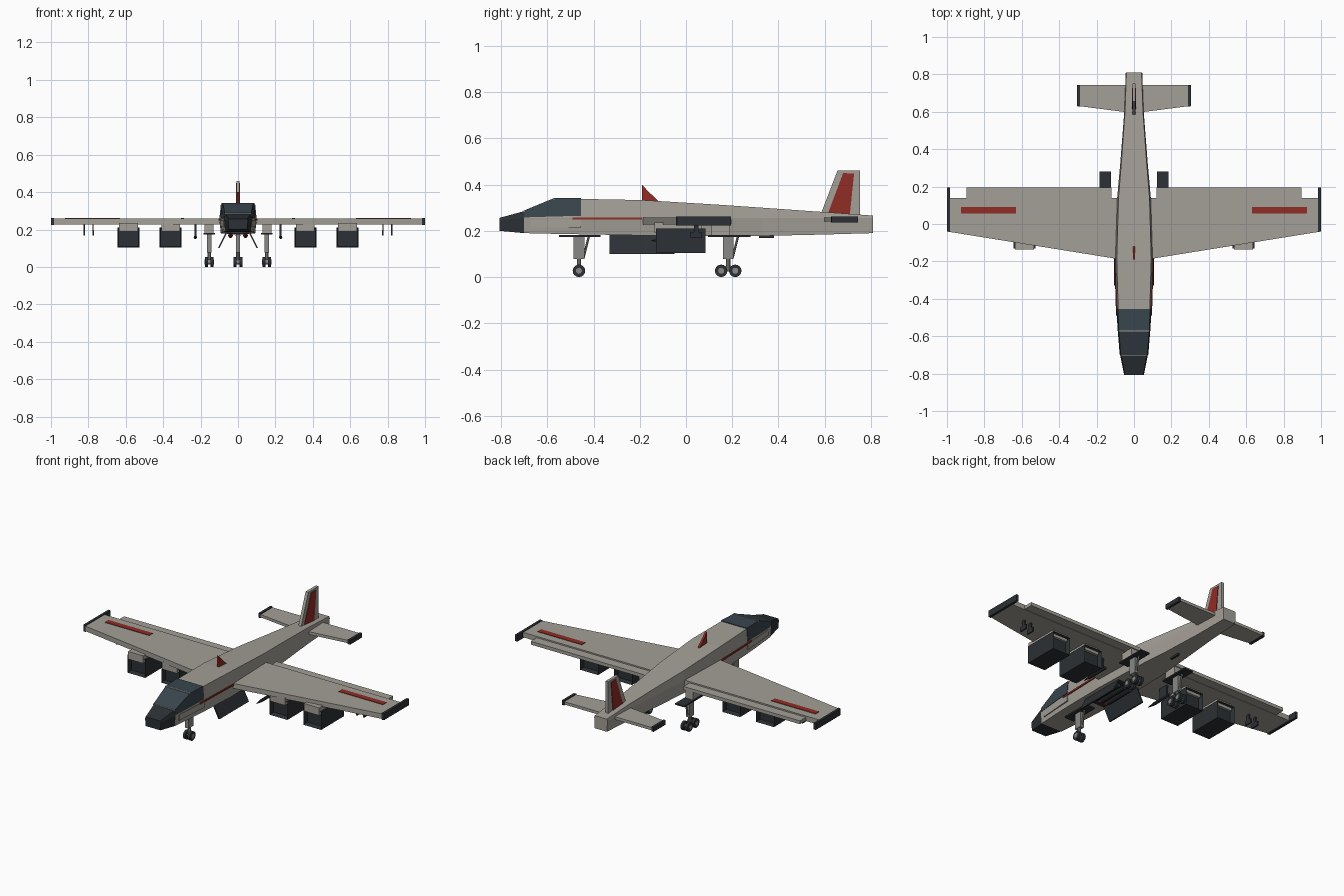
import bpy, bmesh, math
from mathutils import Vector

if "Cube" in bpy.data.objects:
    bpy.data.objects.remove(bpy.data.objects["Cube"])


def mat(name, r, g, b):
    m = bpy.data.materials.new(name)
    m.diffuse_color = (r, g, b, 1)
    m.use_nodes = True
    m.node_tree.nodes["Principled BSDF"].inputs["Base Color"].default_value = m.diffuse_color
    return m


HULL = mat("hull_grey", 0.37, 0.35, 0.31)
DARK = mat("dark_grey", 0.025, 0.03, 0.035)
GLASS = mat("canopy_glass", 0.04, 0.06, 0.075)
RED = mat("red_trim", 0.28, 0.025, 0.018)
STEEL = mat("gear_steel", 0.25, 0.25, 0.24)


def loft(name, rings, m, mirror=False, inlet=False):
    """Skin closed rings of points, cap both ends, optionally copy across x = 0."""
    for s in ((1, -1) if mirror else (1,)):
        bm = bmesh.new()
        vs = [[bm.verts.new((s * p[0], p[1], p[2])) for p in r] for r in rings]
        n = len(vs[0])
        for a, b in zip(vs, vs[1:]):
            for i in range(n):
                bm.faces.new((a[i], a[(i + 1) % n], b[(i + 1) % n], b[i]))
        caps = [bm.faces.new(vs[0]), bm.faces.new(vs[-1])]
        bmesh.ops.recalc_face_normals(bm, faces=bm.faces)
        if inlet:
            for f in caps:
                d = -f.normal * 0.03
                bmesh.ops.inset_individual(bm, faces=[f], thickness=0.008)
                bmesh.ops.translate(bm, verts=f.verts, vec=d)
        me = bpy.data.meshes.new(name)
        bm.to_mesh(me)
        bm.free()
        me.materials.append(m)
        tag = ("_right" if s > 0 else "_left") if mirror else ""
        bpy.context.collection.objects.link(bpy.data.objects.new(name + tag, me))


def box(name, x, y, z, m, mirror=False, inlet=False):
    loft(name, [[(x[0], v, z[0]), (x[1], v, z[0]), (x[1], v, z[1]), (x[0], v, z[1])] for v in y],
         m, mirror, inlet)


def plan(name, pts, z, m, mirror=True):
    loft(name, [[(x, y, v) for x, y in pts] for v in z], m, mirror)


def side(name, pts, x, m, mirror=False):
    loft(name, [[(v, y, z) for y, z in pts] for v in x], m, mirror)


def rod(name, a, b, r, m, n=12, mirror=False, r2=None):
    a, b = Vector(a), Vector(b)
    q = (b - a).to_track_quat('Z', 'Y')
    rings = [[p + q @ Vector((k * math.cos(2 * math.pi * i / n), k * math.sin(2 * math.pi * i / n), 0))
              for i in range(n)] for p, k in ((a, r), (b, r if r2 is None else r2))]
    loft(name, rings, m, mirror)


def section(y, w, z0, z1, top=0.92):
    zm = min(0.255, z1 - 0.01)
    return [(-w * .92, y, z0), (w * .92, y, z0), (w, y, zm), (w * top, y, z1), (-w * top, y, z1), (-w, y, zm)]


# Fuselage, nose and canopy
loft("nose", [section(-.807, .053, .2, .256), section(-.70, .074, .19, .285)], DARK)
loft("fuselage", [section(*s) for s in ((-.70, .075, .19, .284), (-.57, .085, .187, .337),
     (-.455, .092, .185, .338), (-.19, .10, .18, .333), (.14, .09, .178, .313),
     (.33, .073, .178, .300), (.6, .052, .184, .281), (.809, .044, .19, .266))], HULL)
loft("canopy", [[(-b, y, zb), (b, y, zb), (t, y, zt), (-t, y, zt)] for y, b, t, zb, zt in
     ((-.70, .076, .071, .258, .288), (-.572, .087, .081, .262, .341),
      (-.455, .094, .087, .265, .342))], GLASS)
for y, w, z in ((-.572, .082, .341), (-.70, .072, .286)):
    box("canopy_frame", (-w, w), (y - .003, y + .003), (z - .005, z + .002), HULL)
plan("cheek_panel", [(.07, -.67), (.079, -.67), (.095, -.455), (.08, -.455)], (.215, .25), HULL)
plan("side_stripe", [(.085, -.49), (.096, -.49), (.105, -.19), (.09, -.19)], (.248, .258), RED)

# Wings, flaps, tips and markings
plan("wing", [(.05, -.193), (.988, -.042), (.988, .14), (.05, .14)], (.228, .258), HULL)
plan("flap", [(.12, .135), (.895, .135), (.895, .196), (.12, .196)], (.23, .25), HULL)
plan("wing_tip", [(.985, -.043), (1, -.04), (1, .195), (.985, .195)], (.223, .262), DARK)
plan("wing_stripe", [(.63, .056), (.925, .056), (.925, .09), (.63, .09)], (.25, .261), RED)

# Tailplane and fin
plan("tailplane", [(.02, .595), (.292, .63), (.292, .742), (.02, .742)], (.24, .257), HULL)
plan("tailplane_tip", [(.29, .628), (.305, .63), (.305, .744), (.29, .744)], (.235, .262), DARK)
side("fin", [(.58, .265), (.655, .46), (.752, .46), (.752, .255)], (-.009, .009), HULL)
side("fin_panel", [(.612, .27), (.68, .45), (.727, .447), (.708, .265)], (-.012, .012), RED)
side("dorsal_blade", [(-.19, .325), (-.19, .40), (-.165, .372), (-.11, .32)], (-.006, .006), RED)

# Boxy engines with recessed ends, hung on pylons
for tag, x in (("inner", .36), ("outer", .585)):
    box(tag + "_pylon", (x - .05, x + .05), (-.137, .07), (.19, .236), HULL, True)
    box(tag + "_engine", (x - .059, x + .059), (-.13, .085), (.103, .21), DARK, True, True)

# Weapons bay with splayed doors and stores
box("bay_recess", (-.06, .06), (-.33, -.05), (.176, .19), DARK)
loft("bay_door", [[(.058, y, .183), (.066, y, .183), (.108, y, .1), (.1, y, .1)] for y in (-.33, -.05)],
     DARK, True)
for x in (-.04, 0, .04):
    rod("bay_store", (x, -.27, .168), (x, -.08, .168), .013, DARK, 10)
    rod("store_nose", (x, -.27, .168), (x, -.315, .168), .013, RED, 10, r2=.002)

# Underwing pods, small antennas
rod("gun_pod", (.228, -.1, .158), (.228, .03, .158), .009, DARK, 8, True)
rod("gun_pod_tip", (.228, -.1, .158), (.228, -.15, .158), .009, DARK, 8, True, .002)
box("gun_pod_mount", (.223, .233), (-.05, .01), (.16, .23), DARK, True)
for x in (.775, .822):
    box("wing_rack", (x - .004, x + .004), (.02, .07), (.168, .195), DARK, True)
    box("rack_stem", (x - .003, x + .003), (.035, .055), (.19, .23), DARK, True)
box("belly_antenna", (-.006, .006), (.315, .38), (.168, .182), DARK)
box("spine_antenna", (-.004, .004), (.59, .75), (.262, .284), DARK)


def gear(name, x, y, wheel_ys, plate, mirror):
    box(name + "_bay_plate", (x - .031, x + .031), plate, (.173, .181), DARK, mirror)
    box(name + "_leg", (x - .012, x + .012), (y - .023, y + .023), (.078, .176), STEEL, mirror)
    rod(name + "_strut", (x, y, .09), (x, y, .028), .01, STEEL, 10, mirror)
    rod(name + "_brace", (x, y + .02, .085), (x, y + .043, .176), .005, STEEL, 8, mirror)
    if len(wheel_ys) > 1:
        box(name + "_bogie", (x - .006, x + .006), wheel_ys, (.023, .037), STEEL, mirror)
    for wy in wheel_ys:
        rod(name + "_axle", (x - .025, wy, .027), (x + .025, wy, .027), .013, STEEL, 12, mirror)
        for d in (-.015, .015):
            rod(name + "_wheel", (x + d - .008, wy, .027), (x + d + .008, wy, .027), .027, DARK, 16, mirror)


# Landing gear
gear("nose_gear", 0, -.463, (-.463,), (-.55, -.37), False)
gear("main_gear", .154, .182, (.152, .213), (.095, .28), True)
box("main_gear_mount", (.13, .178), (.11, .19), (.178, .235), HULL, True)
